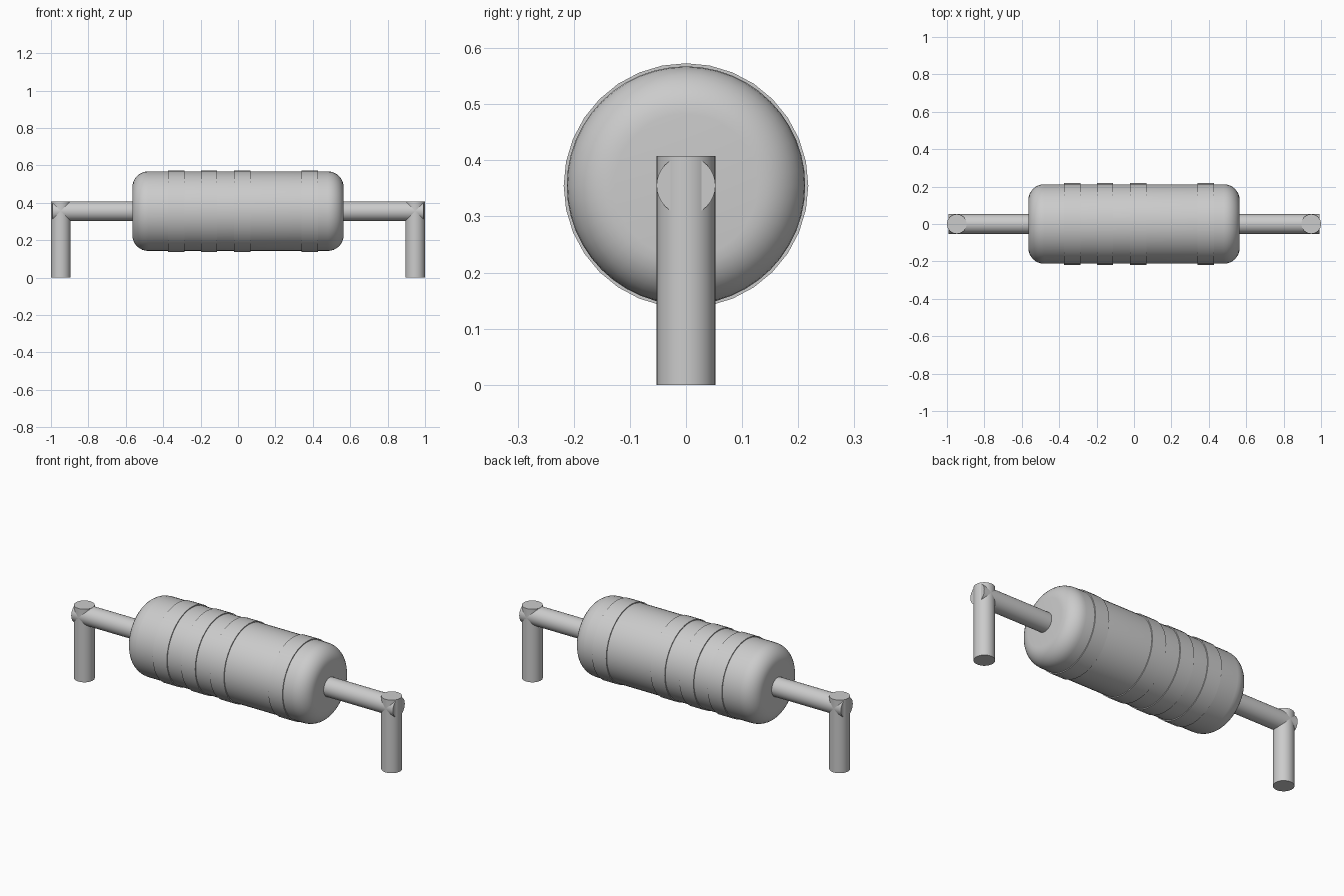
import bpy
import bmesh
import math
from mathutils import Matrix, Vector

cube = bpy.data.objects.get("Cube")
if cube:
    bpy.data.objects.remove(cube, do_unlink=True)

AXIS_Z = 0.355       # height of the long axis
WIRE_R = 0.0525
BODY_R = 0.2125
BODY_HALF = 0.565
ROUND = 0.085        # rounding of the body ends
SIDES = 32

grey = bpy.data.materials.new("plain_grey")
grey.use_nodes = True
colour = (0.6, 0.6, 0.6, 1)
grey.diffuse_color = colour
grey.node_tree.nodes["Principled BSDF"].inputs["Base Color"].default_value = colour


def finish(name, bm, angle=40):
    """Turn a bmesh into a smooth-shaded grey object."""
    bmesh.ops.recalc_face_normals(bm, faces=bm.faces)
    mesh = bpy.data.meshes.new(name)
    bm.to_mesh(mesh)
    bm.free()
    mesh.materials.append(grey)
    obj = bpy.data.objects.new(name, mesh)
    bpy.context.collection.objects.link(obj)
    bpy.ops.object.select_all(action="DESELECT")
    bpy.context.view_layer.objects.active = obj
    obj.select_set(True)
    bpy.ops.object.shade_smooth_by_angle(angle=math.radians(angle))
    return obj


def rod(name, start, end, radius):
    """Capped cylinder between two points."""
    start, end = Vector(start), Vector(end)
    span = end - start
    turn = span.to_track_quat("Z", "Y").to_matrix().to_4x4()
    bm = bmesh.new()
    bmesh.ops.create_cone(bm, cap_ends=True, segments=SIDES, radius1=radius,
                          radius2=radius, depth=span.length,
                          matrix=Matrix.Translation((start + end) / 2) @ turn)
    return finish(name, bm)


def lathe_x(name, profile, segments):
    """Spin an (x, radius) profile around the long axis."""
    bm = bmesh.new()
    verts = [bm.verts.new((x, 0, AXIS_Z + r)) for x, r in profile]
    edges = [bm.edges.new(pair) for pair in zip(verts, verts[1:])]
    bmesh.ops.spin(bm, geom=verts + edges, cent=(0, 0, AXIS_Z), axis=(1, 0, 0),
                   angle=math.tau, steps=segments)
    bmesh.ops.remove_doubles(bm, verts=bm.verts, dist=0.0001)
    return finish(name, bm)


# Rounded body: quarter arcs at both ends, closed on the axis
arc = [(BODY_HALF - ROUND + ROUND * math.cos(t), BODY_R - ROUND + ROUND * math.sin(t))
       for t in (math.pi / 2 * i / 8 for i in range(9))]
right_half = [(BODY_HALF, 0)] + arc
left_half = [(-x, r) for x, r in reversed(right_half)]
lathe_x("body", right_half + left_half, 48)

# Raised bands
for i, centre in enumerate((-0.33, -0.155, 0.022, 0.383)):
    rod(f"band_{i + 1}", (centre - 0.0435, 0, AXIS_Z), (centre + 0.0435, 0, AXIS_Z), 0.218)

# Wire leads and legs, mirrored left and right
for side, sign in (("left", 1), ("right", -1)):
    rod(f"{side}_lead", (sign * 0.5, 0, AXIS_Z), (sign * 0.992, 0, AXIS_Z), WIRE_R)
    leg_x = sign * (1 - WIRE_R)
    rod(f"{side}_leg", (leg_x, 0, 0), (leg_x, 0, AXIS_Z + WIRE_R), WIRE_R)
